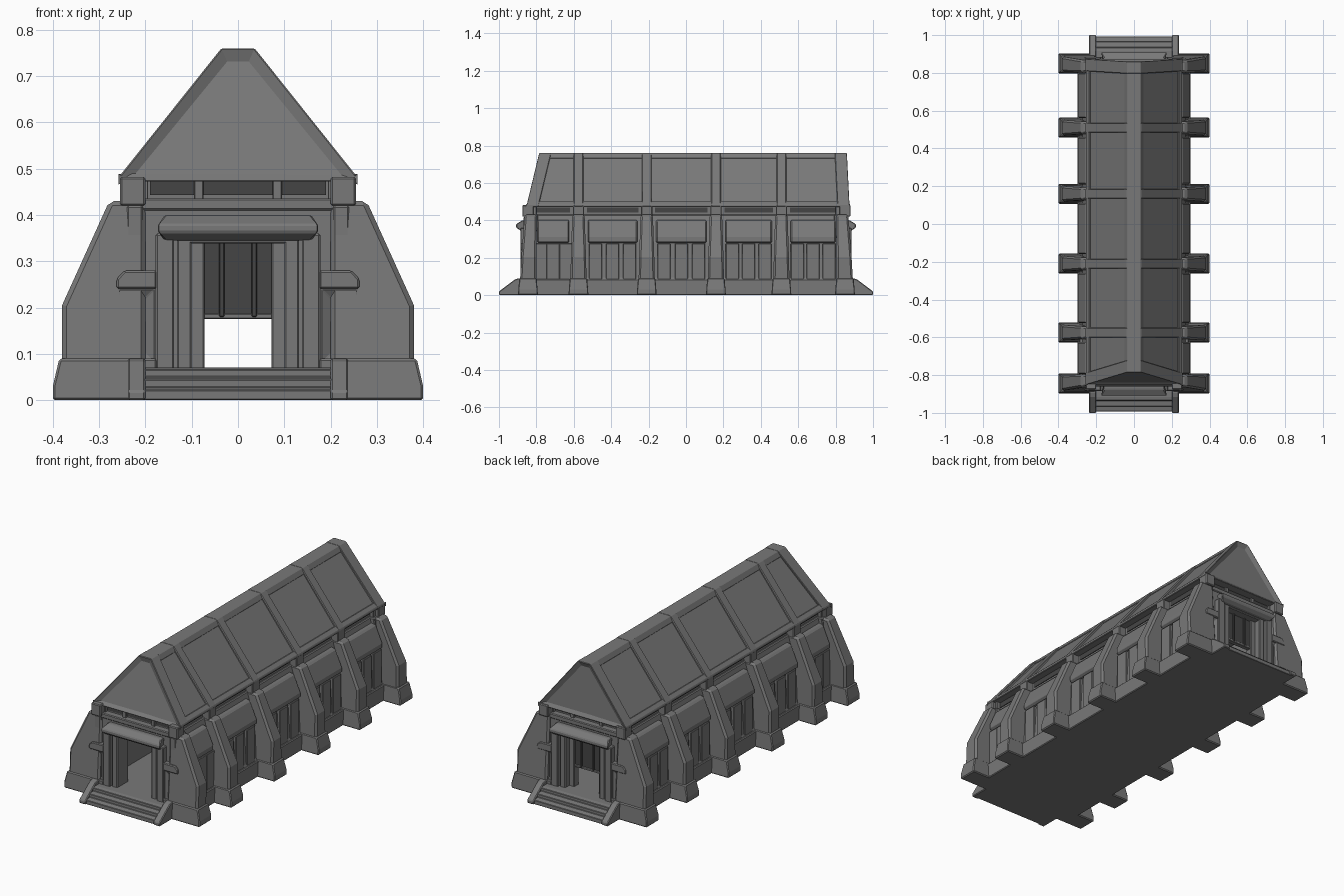
import bpy, bmesh

cube = bpy.data.objects.get("Cube")
if cube:
    bpy.data.objects.remove(cube, do_unlink=True)


def material(name, value):
    mat = bpy.data.materials.new(name)
    mat.use_nodes = True
    color = (value, value, value, 1)
    mat.diffuse_color = color
    mat.node_tree.nodes["Principled BSDF"].inputs["Base Color"].default_value = color
    return mat


STONE = material("stone grey", 0.19)
DARK = material("dark recess grey", 0.06)


def prism(name, pts, a, b, axis="y", mirror="", bevel=0.004, warp=None, inset=None, mat=STONE):
    """Extrude a profile from a to b: (x, z) points along y, or (y, z) points along x."""
    bm = bmesh.new()
    rings = []
    for s in (a, b):
        rings.append([bm.verts.new((p, s, z) if axis == "y" else (s, p, z)) for p, z in pts])
    n = len(pts)
    bm.faces.new(rings[0])
    bm.faces.new(rings[1])
    for i in range(n):
        j = (i + 1) % n
        bm.faces.new((rings[0][i], rings[0][j], rings[1][j], rings[1][i]))
    if warp:
        for v in bm.verts:
            warp(v.co)
    bmesh.ops.recalc_face_normals(bm, faces=bm.faces)
    if inset:
        side, thickness, depth = inset
        bm.normal_update()
        faces = [f for f in bm.faces if f.normal.y * side > 0.9]
        bmesh.ops.inset_region(bm, faces=faces, thickness=thickness, depth=depth, use_even_offset=True)
    mesh = bpy.data.meshes.new(name)
    bm.to_mesh(mesh)
    bm.free()
    mesh.materials.append(mat)
    ob = bpy.data.objects.new(name, mesh)
    bpy.context.collection.objects.link(ob)
    if bevel:
        mod = ob.modifiers.new("Bevel", "BEVEL")
        mod.width = bevel
        mod.segments = 1
        mod.limit_method = "ANGLE"
    if mirror:
        mod = ob.modifiers.new("Mirror", "MIRROR")
        mod.use_axis = ("x" in mirror, "y" in mirror, False)
        mod.use_mirror_merge = False
    return ob


def box(name, x, y, z, **kw):
    return prism(name, [(x[0], z[0]), (x[1], z[0]), (x[1], z[1]), (x[0], z[1])], y[0], y[1], **kw)


def symmetric(half):
    return half + [(-x, z) for x, z in reversed(half)]


# Floor and long side walls
box("floor", (-0.29, 0.29), (-0.87, 0.87), (0, 0.07))
wall = [(0.2, 0), (0.3, 0), (0.3, 0.075), (0.285, 0.09), (0.272, 0.28), (0.225, 0.43), (0.2, 0.43)]
prism("side_wall", wall, -0.84, 0.84, mirror="x")
box("ceiling", (-0.21, 0.21), (-0.84, 0.84), (0.37, 0.43))

# Buttresses with flared feet
CENTERS = [-0.845, -0.575, -0.21, 0.16, 0.51, 0.85]
BUTTRESS = [(0.2, 0.05), (0.38, 0.05), (0.38, 0.205), (0.278, 0.43), (0.2, 0.43)]
FOOT = [(0.22, 0), (0.4, 0), (0.4, 0.03), (0.386, 0.09), (0.22, 0.09)]
for c in CENTERS:
    end = abs(c) > 0.8
    lean = (-0.015 if c > 0 else 0.015) if end else 0

    def taper(co, c=c, lean=lean):
        t = max(0, (co.z - 0.1) / 0.33)
        co.y = c + lean * t + (co.y - c) * (1 - 0.25 * t)

    def flare(co, c=c):
        if co.z > 0.08:
            co.y = c + (co.y - c) * 0.88

    prism("buttress", BUTTRESS, c - 0.044, c + 0.044, mirror="x", bevel=0.01, warp=taper)
    prism("buttress_foot", FOOT, c - 0.053, c + 0.053, mirror="x", bevel=0.005, warp=flare)

# Bay panels between the buttresses
SLAB = [(0.22, 0.275), (0.292, 0.28), (0.296, 0.29), (0.296, 0.31), (0.256, 0.4), (0.22, 0.405)]
for a, b in zip(CENTERS, CENTERS[1:]):
    prism("bay_slab", SLAB, a + 0.05, b - 0.05, mirror="x", bevel=0.007)
    box("bay_plinth", (0.26, 0.3), (a + 0.04, b - 0.04), (0.0, 0.085), mirror="x")
    for k in range(1, 4):
        y = a + (b - a) * k / 4
        box("bay_batten", (0.27, 0.289), (y - 0.035, y + 0.035), (0.08, 0.276), mirror="x", bevel=0.003)
    box("side_window", (0.2, 0.219), (a + 0.045, b - 0.045), (0.443, 0.47), mirror="x", bevel=0, mat=DARK)

# Window band under the roof
box("window_band", (-0.215, 0.215), (-0.825, 0.825), (0.425, 0.48), bevel=0)
for x0, x1 in ((-0.19, -0.095), (-0.075, 0.075), (0.095, 0.19)):
    box("end_window", (x0, x1), (-0.829, -0.82), (0.443, 0.474), mirror="y", bevel=0, mat=DARK)
for x0, x1 in ((-0.085, 0.02), (0.2, 0.012), (0.228, 0.02)):
    box("window_post", (abs(x0) - x1 / 2, abs(x0) + x1 / 2), (-0.84, -0.8), (0.425, 0.478), mirror="xy", bevel=0.002)
box("window_sill", (-0.215, 0.215), (-0.86, -0.8), (0.41, 0.436), mirror="y")

# Roof: core, ridge, cross ribs and gables
def slant(co):
    co.y += (co.z - 0.47) * (0.24 if co.y < 0 else -0.05)


CORE = symmetric([(0.243, 0.474), (0.243, 0.482), (0.032, 0.75)])
RIB = symmetric([(0.256, 0.472), (0.256, 0.484), (0.036, 0.76)])
prism("roof_core", CORE, -0.81, 0.83, bevel=0, warp=slant)
prism("ridge", symmetric([(0.052, 0.73), (0.036, 0.759)]), -0.82, 0.85, bevel=0.003, warp=slant)
prism("eave", [(0.2, 0.472), (0.255, 0.472), (0.255, 0.486), (0.235, 0.505)], -0.82, 0.85, mirror="x", bevel=0.003)
for c in CENTERS[1:-1]:
    prism("roof_rib", RIB, c - 0.026, c + 0.026)
prism("front_gable", RIB, -0.856, -0.79, warp=slant, inset=(-1, 0.026, -0.014), bevel=0.003)
prism("back_gable", RIB, 0.81, 0.876, warp=slant, inset=(1, 0.026, -0.014), bevel=0.003)
for c in CENTERS:
    box("eave_block", (0.2, 0.255), (c - 0.03, c + 0.03), (0.42, 0.482), mirror="x")

# End walls around the doorway
END = [(0.1, 0), (0.285, 0), (0.285, 0.1), (0.25, 0.43), (0.1, 0.43)]
prism("end_wall", END, -0.855, -0.79, mirror="xy")
box("door_header", (-0.11, 0.11), (-0.855, -0.79), (0.34, 0.43), mirror="y")

# Corner pilasters with sunk panels
box("pilaster_base", (0.175, 0.265), (-0.885, -0.84), (0, 0.09), mirror="xy")
box("pilaster", (0.18, 0.258), (-0.878, -0.84), (0.08, 0.24), mirror="xy", inset=(-1, 0.02, -0.012), bevel=0.002)
prism("pilaster_cap", [(0.175, 0.24), (0.262, 0.24), (0.262, 0.262), (0.245, 0.28), (0.175, 0.28)],
      -0.884, -0.84, mirror="xy")
box("upper_pilaster", (0.205, 0.24), (-0.868, -0.84), (0.27, 0.42), mirror="xy")

# Stepped door frame and canopy
box("outer_jamb", (0.138, 0.178), (-0.885, -0.84), (0.05, 0.36), mirror="xy")
box("inner_jamb", (0.1, 0.132), (-0.875, -0.78), (0.05, 0.35), mirror="xy")
box("inner_lintel", (-0.132, 0.132), (-0.875, -0.78), (0.338, 0.362), mirror="y")
CANOPY = [(-0.83, 0.345), (-0.885, 0.345), (-0.908, 0.362), (-0.908, 0.38), (-0.875, 0.4), (-0.83, 0.4)]


def trim(co):
    if co.z > 0.39 or co.z < 0.35:
        co.x *= 0.9


prism("door_canopy", CANOPY, -0.175, 0.175, axis="x", mirror="y", warp=trim)

# Entrance steps with sloping cheeks
STEPS = [(-0.84, 0), (-0.992, 0), (-0.992, 0.022), (-0.965, 0.028), (-0.965, 0.045),
         (-0.935, 0.05), (-0.935, 0.066), (-0.915, 0.07), (-0.84, 0.07)]
CHEEK = [(-0.84, 0), (-1, 0), (-1, 0.02), (-0.915, 0.084), (-0.895, 0.09), (-0.84, 0.09)]
prism("entrance_steps", STEPS, -0.21, 0.21, axis="x", mirror="y", bevel=0.002)
prism("step_cheek", CHEEK, 0.2, 0.238, axis="x", mirror="xy")

# Half raised shutter in the back doorway
box("shutter", (-0.1, 0.1), (0.815, 0.83), (0.18, 0.345), bevel=0, mat=DARK)
box("shutter_edge", (-0.1, 0.1), (0.81, 0.835), (0.175, 0.187), bevel=0.002)
for x in (-0.035, 0.035):
    box("shutter_rib", (x - 0.006, x + 0.006), (0.808, 0.837), (0.18, 0.345), bevel=0.002, mat=DARK)
box("shutter_guide", (0.072, 0.104), (0.8, 0.84), (0.06, 0.345), mirror="x")
